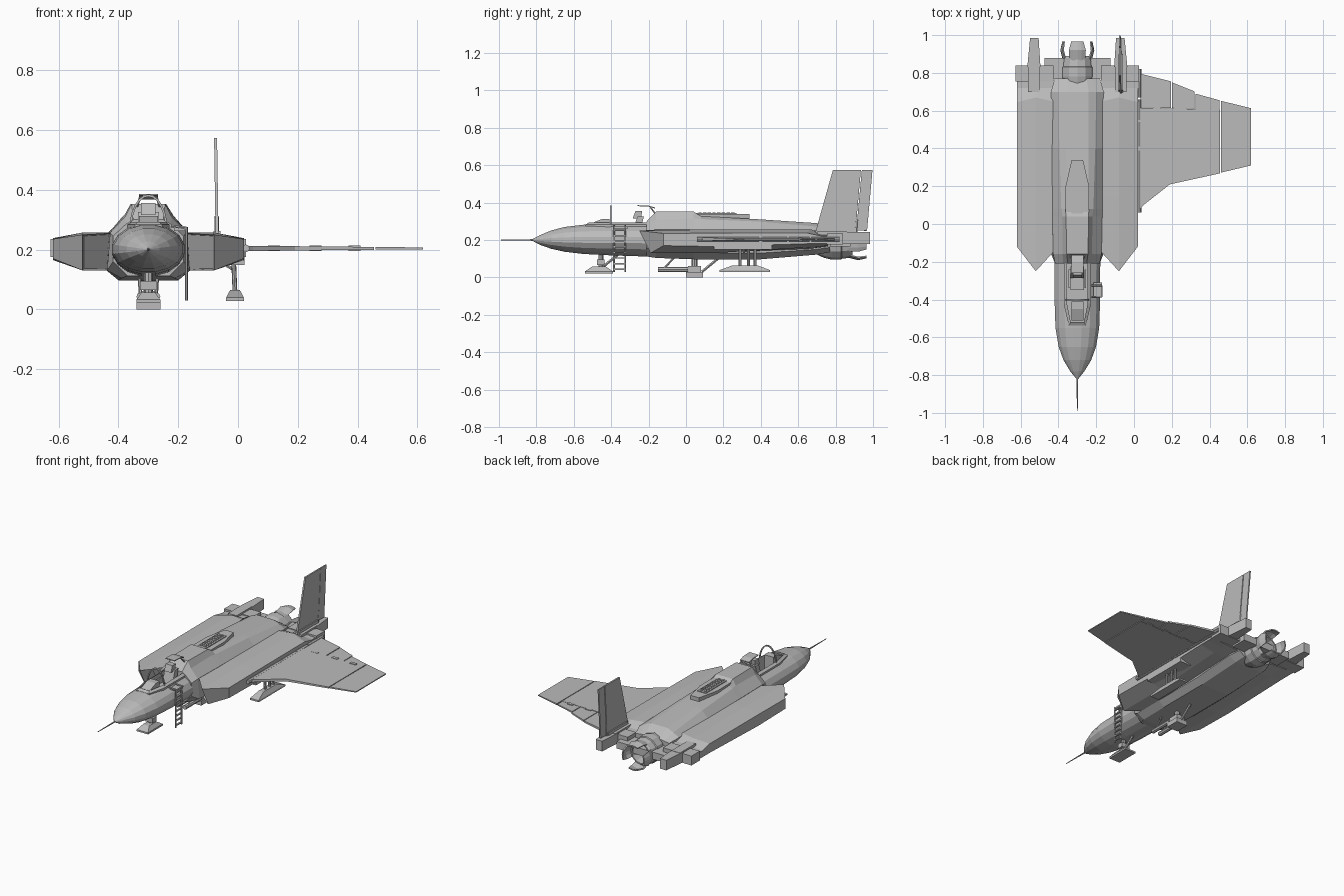
import bpy, bmesh, math
from mathutils import Vector

CX = -0.30  # fuselage centre line
grey = bpy.data.materials.new("airframe grey")
grey.diffuse_color = (0.5, 0.5, 0.5, 1)


def finish(name, bm):
    bmesh.ops.recalc_face_normals(bm, faces=bm.faces[:])
    me = bpy.data.meshes.new(name)
    bm.to_mesh(me)
    bm.free()
    me.materials.append(grey)
    ob = bpy.data.objects.new(name, me)
    bpy.context.collection.objects.link(ob)
    return ob


def loft(name, rings, front_faces=None):
    """Skin closed rings of equal point count; cap both ends."""
    bm = bmesh.new()
    vs = [[bm.verts.new(p) for p in r] for r in rings]
    n = len(rings[0])
    for a, b in zip(vs, vs[1:]):
        for i in range(n):
            j = (i + 1) % n
            bm.faces.new((a[i], a[j], b[j], b[i]))
    caps = [bm.faces.new([vs[0][i] for i in f]) for f in (front_faces or [range(n)])]
    bm.faces.new(vs[-1])
    if front_faces:  # hollow the air intake
        bmesh.ops.recalc_face_normals(bm, faces=bm.faces[:])
        bmesh.ops.inset_individual(bm, faces=[caps[-1]], thickness=0.008)
        bmesh.ops.translate(bm, verts=caps[-1].verts[:], vec=(0, 0.10, 0))
    return finish(name, bm)


def prism(name, pts, axis, a, b):
    f = {"x": lambda u, v, w: (w, u, v), "y": lambda u, v, w: (u, w, v),
         "z": lambda u, v, w: (u, v, w)}[axis]
    return loft(name, [[f(u, v, w) for u, v in pts] for w in (a, b)])


def box(name, x0, x1, y0, y1, z0, z1):
    return prism(name, [(x0, y0), (x1, y0), (x1, y1), (x0, y1)], "z", z0, z1)


def rod(name, p, q, r, n=8, r2=None):
    p, q = Vector(p), Vector(q)
    rot = (q - p).to_track_quat("Z", "Y")
    ring = lambda c, s: [c + rot @ Vector((s * math.cos(2 * math.pi * i / n),
                                           s * math.sin(2 * math.pi * i / n), 0)) for i in range(n)]
    return loft(name, [ring(p, r), ring(q, r if r2 is None else r2)])


def oval(y, w, top, bot, n=16):
    c = 0.2
    out = []
    for i in range(n):
        a = 2 * math.pi * (i + 0.5) / n
        s = math.sin(a)
        out.append((CX + w * math.cos(a), y, c + s * ((top - c) if s > 0 else (c - bot))))
    return out


# Nose fuselage with cockpit cut-out
nose = loft("nose_fuselage", [oval(*s) for s in (
    (-0.82, 0.005, 0.205, 0.195), (-0.78, 0.038, 0.227, 0.173), (-0.72, 0.075, 0.252, 0.152),
    (-0.65, 0.101, 0.271, 0.136), (-0.55, 0.118, 0.283, 0.124), (-0.40, 0.123, 0.288, 0.116),
    (-0.15, 0.124, 0.288, 0.108))])
cut_pts = [(-0.055, -0.19), (0.055, -0.19), (0.055, -0.42), (0.035, -0.52), (-0.035, -0.52), (-0.055, -0.42)]
cutter = prism("cockpit_cutter", [(CX + x, y) for x, y in cut_pts], "z", 0.19, 0.4)
mod = nose.modifiers.new("cockpit", "BOOLEAN")
mod.object, mod.operation, mod.solver = cutter, "DIFFERENCE", "EXACT"
dg = bpy.context.evaluated_depsgraph_get()
dg.update()
cut_mesh = bpy.data.meshes.new_from_object(nose.evaluated_get(dg))
nose.modifiers.clear()
nose.data = cut_mesh
bpy.data.objects.remove(cutter)
rod("pitot_probe", (CX, -0.81, 0.2), (CX, -0.99, 0.2), 0.005, 6, 0.002)

# Cockpit rim: a hollow frame around the opening
bm = bmesh.new()
grid = [[bm.verts.new((CX + x * k, y + (k - 1) * (y + 0.36) * 0.35, z)) for x, y in cut_pts]
        for k, z in ((1, 0.25), (1.3, 0.25), (1.3, 0.283), (1, 0.293))]
for a, b in zip(grid, grid[1:] + grid[:1]):
    for i in range(6):
        j = (i + 1) % 6
        bm.faces.new((a[i], a[j], b[j], b[i]))
finish("cockpit_rim", bm)

# Windscreen hoop
arc = [(math.cos(math.pi * i / 12), math.sin(math.pi * i / 12)) for i in range(13)]
hoop = [(CX + 0.064 * c, 0.265 + 0.12 * s) for c, s in arc]
hoop += [(CX + 0.057 * c, 0.265 + 0.112 * s) for c, s in reversed(arc)]
prism("windscreen_hoop", hoop, "y", -0.406, -0.398)

# Cockpit interior
prism("instrument_cowl", [(-0.51, 0.2), (-0.41, 0.2), (-0.41, 0.312), (-0.45, 0.312), (-0.51, 0.288)],
      "x", CX - 0.032, CX + 0.032)
box("seat_cushion", CX - 0.035, CX + 0.035, -0.35, -0.25, 0.19, 0.24)
prism("seat_back", [(-0.29, 0.23), (-0.25, 0.23), (-0.225, 0.325), (-0.26, 0.325)], "x", CX - 0.035, CX + 0.035)
prism("headrest", [(-0.285, 0.315), (-0.24, 0.315), (-0.235, 0.355), (-0.27, 0.355)], "x", CX - 0.024, CX + 0.024)
for s in (-1, 1):
    box("seat_side", CX + s * 0.042 - 0.005, CX + s * 0.042 + 0.005, -0.34, -0.24, 0.2, 0.27)
    rod("canopy_arm", (CX + s * 0.04, -0.16, 0.335), (CX + s * 0.028, -0.19, 0.375), 0.004, 6)
prism("canopy_hood", [(-0.26, 0.381), (-0.2, 0.378), (-0.165, 0.368), (-0.165, 0.374), (-0.2, 0.384), (-0.26, 0.386)],
      "x", CX - 0.032, CX + 0.032)


# Central hull: half cross-sections mirrored about the centre line
def hull(y, *half):
    return [(CX + x, y, z) for x, z in half] + [(CX - x, y, z) for x, z in reversed(half)]


loft("central_hull", [
    hull(-0.21, (0.05, 0.30), (0.075, 0.285), (0.118, 0.245), (0.118, 0.16), (0.07, 0.112)),
    hull(-0.16, (0.056, 0.352), (0.078, 0.31), (0.128, 0.257), (0.138, 0.13), (0.09, 0.104)),
    hull(0.04, (0.06, 0.352), (0.08, 0.315), (0.132, 0.257), (0.14, 0.13), (0.10, 0.097)),
    hull(0.08, (0.06, 0.328), (0.085, 0.312), (0.132, 0.257), (0.14, 0.13), (0.10, 0.097)),
    hull(0.40, (0.06, 0.310), (0.095, 0.298), (0.135, 0.256), (0.14, 0.13), (0.10, 0.097)),
    hull(0.70, (0.06, 0.290), (0.10, 0.272), (0.14, 0.250), (0.14, 0.15), (0.09, 0.122)),
    hull(0.77, (0.05, 0.245), (0.08, 0.24), (0.12, 0.235), (0.12, 0.16), (0.08, 0.135))])

# Side nacelles with wedge intakes, rear decks and tail booms
for s in (-1, 1):
    X = lambda d: CX + s * d
    ring = lambda ys, zs, w=0.32: [(X(d), y, z) for d, y, z in zip((w, w, 0.22, 0.11, 0.11, 0.22), ys, zs)]
    loft("nacelle", [
        ring((-0.12, -0.12, -0.25, -0.13, -0.10, -0.19), (0.17, 0.235, 0.25, 0.257, 0.13, 0.13)),
        ring([0.15] * 6, (0.165, 0.237, 0.257, 0.257, 0.13, 0.13)),
        ring((0.65, 0.645, 0.67, 0.645, 0.65, 0.65), (0.18, 0.238, 0.257, 0.257, 0.15, 0.16)),
        ring([0.72] * 6, (0.18, 0.222, 0.232, 0.232, 0.16, 0.165)),
        ring([0.76] * 6, (0.18, 0.222, 0.23, 0.23, 0.165, 0.17))],
        front_faces=[(0, 1, 2, 5), (2, 3, 4, 5)])
    box("rear_deck", *sorted((X(0.125), X(0.327))), 0.755, 0.84, 0.175, 0.235)
    prism("tail_boom", [(X(0.265), 0.83), (X(0.195), 0.83), (X(0.205), 0.985), (X(0.25), 0.985)], "z", 0.178, 0.243)
    box("boom_fairing", *sorted((X(0.20), X(0.26))), 0.70, 0.86, 0.2, 0.245)
box("nozzle_bridge", CX - 0.175, CX + 0.175, 0.77, 0.88, 0.165, 0.21)

# Engine nozzle and its four petals
NZ = 0.182


def circle(y, r, a0=0.0, a1=2 * math.pi, n=12, end=False):
    return [(CX + r * math.cos(a0 + (a1 - a0) * i / n), y, NZ + r * math.sin(a0 + (a1 - a0) * i / n))
            for i in range(n + end)]


loft("nozzle", [circle(*s) for s in ((0.70, 0.06), (0.74, 0.078), (0.78, 0.087), (0.83, 0.087), (0.835, 0.082),
                                     (0.88, 0.077), (0.89, 0.07), (0.89, 0.062), (0.76, 0.045))])
rod("nozzle_core", (CX, 0.75, NZ), (CX, 0.84, NZ), 0.025, 8, 0.006)
for k in range(4):
    a = k * math.pi / 2
    loft("nozzle_petal", [circle(y, r, a - h, a + h, 4, True) + circle(y, r - 0.008, a - h, a + h, 4, True)[::-1]
                          for y, r, h in ((0.865, 0.076, 0.58), (0.92, 0.09, 0.52), (0.965, 0.08, 0.42))])

# Tail fin and rudder line
def fin_part(name, pts, t):
    loft(name, [[(-0.07 + s * t - 0.005 * (z - 0.24) / 0.33, y, z) for y, z in pts] for s in (-1, 1)])


fin_part("tail_fin", [(0.69, 0.235), (0.785, 0.573), (0.935, 0.573), (0.905, 0.235)], 0.005)
fin_part("rudder", [(0.91, 0.25), (0.94, 0.573), (0.997, 0.573), (0.968, 0.25)], 0.004)
fin_part("fin_root", [(0.695, 0.235), (0.71, 0.262), (0.90, 0.262), (0.90, 0.235)], 0.012)
rod("rudder_hinge", (-0.07, 0.908, 0.24), (-0.072, 0.914, 0.31), 0.008, 6)


# Right wing in panels, thinning toward the tip
def panel(name, pts, k=1.0):
    loft(name, [[(x, y, 0.204 + s * k * (0.009 - 0.0095 * x)) for x, y in pts] for s in (-1, 1)])


panel("wing_inner", [(0.02, 0.07), (0.05, 0.10), (0.19, 0.21), (0.455, 0.268), (0.455, 0.606), (0.02, 0.615)])
panel("wing_tip", [(0.46, 0.272), (0.62, 0.31), (0.62, 0.613), (0.46, 0.652)])
panel("inner_flap", [(0.035, 0.618), (0.195, 0.614), (0.195, 0.755), (0.035, 0.795)], 0.75)
panel("middle_flap", [(0.2, 0.613), (0.32, 0.61), (0.32, 0.702), (0.2, 0.75)], 0.75)
panel("outer_flap", [(0.325, 0.609), (0.453, 0.605), (0.453, 0.655), (0.325, 0.69)], 0.75)
for x in (0.12, 0.26, 0.39):
    box("flap_hinge", x - 0.02, x + 0.02, 0.602, 0.622, 0.195, 0.213)
for y0, y1 in ((0.06, 0.39), (0.41, 0.54), (0.55, 0.66), (0.67, 0.82)):
    rod("wing_fold_hinge", (0.026, y0, 0.204), (0.026, y1, 0.204), 0.013)

# Spine vent with two rows of studs
prism("spine_vent", [(CX - 0.062, 0.04), (CX + 0.062, 0.04), (CX + 0.062, 0.2), (CX + 0.03, 0.34),
                     (CX - 0.03, 0.34), (CX - 0.062, 0.2)], "z", 0.29, 0.338)
box("vent_plate", CX - 0.03, CX + 0.03, 0.055, 0.27, 0.33, 0.343)
for i in range(8):
    for d in (-0.013, 0.013):
        y = 0.075 + i * 0.025
        rod("vent_stud", (CX + d, y, 0.34), (CX + d, y, 0.348), 0.009)

# Boarding ladder
for y in (-0.385, -0.325):
    rod("ladder_rail", (-0.173, y, 0.03), (-0.173, y, 0.275), 0.005, 6)
    rod("ladder_hook", (-0.173, y, 0.273), (-0.225, y, 0.278), 0.005, 6)
for i in range(8):
    box("ladder_rung", -0.178, -0.168, -0.385, -0.325, 0.04 + i * 0.03, 0.047 + i * 0.03)
box("ladder_step", -0.215, -0.17, -0.382, -0.31, 0.262, 0.272)


# Landing skids: a tapered foot, with struts
def foot(name, x, w, y0, y1, z, h):
    m = (y1 - y0) * 0.25
    loft(name, [[(x - a, y0 + b, c), (x + a, y0 + b, c), (x + a, y1 - b, c), (x - a, y1 - b, c)]
                for a, b, c in ((w, 0, z), (w, 0, z + h * 0.3), (w * 0.55, m, z + h))])


foot("nose_skid", CX, 0.04, -0.54, -0.39, 0.022, 0.035)
rod("nose_strut", (CX, -0.455, 0.05), (CX, -0.455, 0.13), 0.014)
box("nose_strut_block", CX - 0.028, CX + 0.028, -0.475, -0.435, 0.065, 0.095)
rod("nose_brace", (CX, -0.44, 0.06), (CX, -0.36, 0.125), 0.008, 6)

box("centre_skid", CX - 0.04, CX + 0.04, 0.0, 0.09, 0.0, 0.03)
box("centre_skid_block", CX - 0.03, CX + 0.03, 0.01, 0.08, 0.03, 0.062)
rod("centre_strut", (CX, 0.045, 0.05), (CX, 0.045, 0.11), 0.016)
rod("centre_brace", (CX, 0.085, 0.03), (CX, 0.17, 0.10), 0.008, 6)
for s in (-1, 1):
    rod("centre_skid_tube", (CX + s * 0.026, -0.15, 0.042), (CX + s * 0.026, 0.01, 0.042), 0.014)
    rod("tube_brace", (CX + s * 0.026, -0.12, 0.045), (CX + s * 0.03, -0.06, 0.11), 0.006, 6)

foot("wing_skid", -0.01, 0.03, 0.18, 0.45, 0.028, 0.036)
for y in (0.29, 0.335, 0.37):
    rod("wing_skid_strut", (-0.01, y, 0.055), (-0.015, y, 0.17), 0.008)
rod("wing_skid_brace", (-0.012, 0.31, 0.13), (-0.065, 0.31, 0.165), 0.006, 6)
box("wing_skid_bay", -0.06, 0.022, 0.15, 0.46, 0.148, 0.2)
